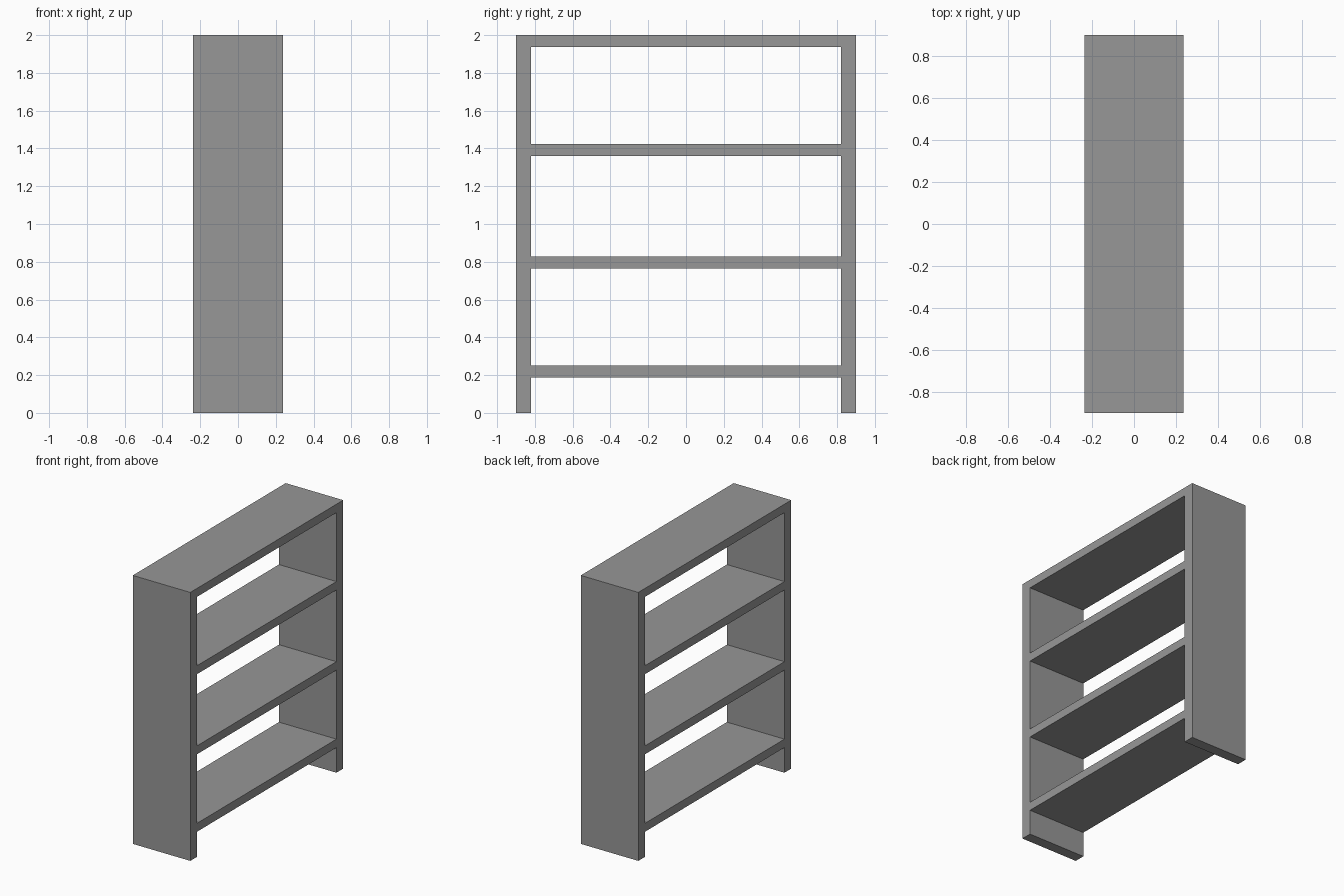
import bpy

if "Cube" in bpy.data.objects:
    bpy.data.objects.remove(bpy.data.objects["Cube"], do_unlink=True)

DEPTH, LENGTH, HEIGHT = 0.474, 1.8, 2.0
SIDE, BOARD = 0.08, 0.063

# Single painted finish
grey = bpy.data.materials.new("grey")
grey.use_nodes = True
colour = (0.31, 0.31, 0.31, 1)
grey.diffuse_color = colour
grey.node_tree.nodes["Principled BSDF"].inputs["Base Color"].default_value = colour


def board(name, location, size):
    bpy.ops.mesh.primitive_cube_add(size=1, location=location)
    obj = bpy.context.object
    obj.name = name
    obj.scale = size
    bpy.ops.object.transform_apply(location=False, rotation=False, scale=True)
    obj.data.materials.append(grey)


# Upright end panels
for name, sign in (("front_side_panel", -1), ("back_side_panel", 1)):
    board(name, (0, sign * (LENGTH - SIDE) / 2, HEIGHT / 2), (DEPTH, SIDE, HEIGHT))

# Shelves and top board fitted between the panels, placed by upper surface
tops = {"bottom_shelf": 0.25, "middle_shelf": 0.827,
        "upper_shelf": 1.424, "top_board": HEIGHT}
for name, top in tops.items():
    board(name, (0, 0, top - BOARD / 2), (DEPTH, LENGTH - 2 * SIDE, BOARD))
